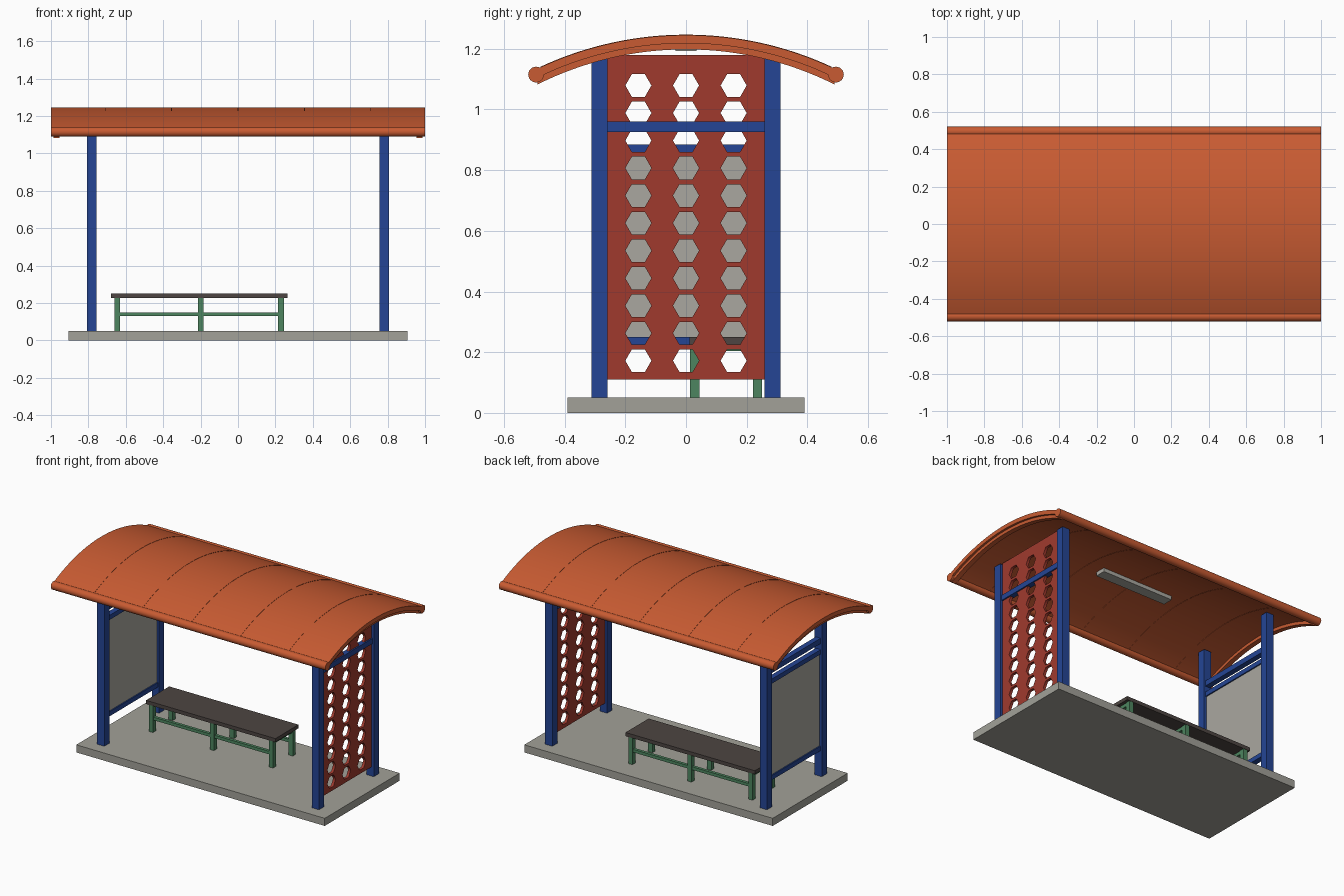
import bpy, bmesh, math

if "Cube" in bpy.data.objects:
    bpy.data.objects.remove(bpy.data.objects["Cube"])


def material(name, rgb):
    m = bpy.data.materials.new(name)
    m.diffuse_color = (*rgb, 1)
    m.use_nodes = True
    m.node_tree.nodes["Principled BSDF"].inputs["Base Color"].default_value = m.diffuse_color
    return m


ORANGE = material("orange roof", (0.58, 0.105, 0.032))
BLUE = material("blue steel", (0.018, 0.06, 0.30))
RED = material("red screen", (0.35, 0.042, 0.027))
CONCRETE = material("concrete grey", (0.36, 0.355, 0.315))
BOARD = material("board grey", (0.40, 0.39, 0.35))
DARK = material("dark seat", (0.075, 0.06, 0.054))
GREEN = material("green steel", (0.075, 0.235, 0.115))


def finish(name, bm, mat, smooth=False):
    bmesh.ops.recalc_face_normals(bm, faces=bm.faces)
    me = bpy.data.meshes.new(name)
    bm.to_mesh(me)
    bm.free()
    me.materials.append(mat)
    ob = bpy.data.objects.new(name, me)
    bpy.context.collection.objects.link(ob)
    if smooth:
        bpy.ops.object.select_all(action='DESELECT')
        ob.select_set(True)
        bpy.context.view_layer.objects.active = ob
        bpy.ops.object.shade_smooth_by_angle(angle=math.radians(30))
    return ob


def box(name, x, y, z, mat):
    """Box from (min, max) ranges on each axis."""
    bm = bmesh.new()
    bmesh.ops.create_cube(bm, size=1)
    for v in bm.verts:
        v.co = [(r[0] + r[1]) / 2 + c * (r[1] - r[0]) for c, r in zip(v.co, (x, y, z))]
    return finish(name, bm, mat)


def extrude_x(name, profile, x0, x1, mat):
    """Extrude a closed (y, z) profile along x."""
    bm = bmesh.new()
    a = [bm.verts.new((x0, y, z)) for y, z in profile]
    b = [bm.verts.new((x1, y, z)) for y, z in profile]
    n = len(a)
    for i in range(n):
        j = (i + 1) % n
        bm.faces.new((a[i], a[j], b[j], b[i]))
    bm.faces.new(a)
    bm.faces.new(b)
    return finish(name, bm, mat, True)


ROOF_Z = 0.105   # centre height of the roof arc


def arc_band(r_out, r_in, half, steps=32):
    ys = [half * (2 * i / steps - 1) for i in range(steps + 1)]
    top = [(y, ROOF_Z + math.sqrt(r_out ** 2 - y * y)) for y in ys]
    low = [(y, ROOF_Z + math.sqrt(r_in ** 2 - y * y)) for y in reversed(ys)]
    return top + low


# Ground slab
box("base_slab", (-0.905, 0.905), (-0.39, 0.39), (0, 0.05), CONCRETE)

# Curved roof sheet, panel seams and end ribs
extrude_x("roof_sheet", arc_band(1.14, 1.113, 0.495), -1, 1, ORANGE)
for i in range(-2, 3):
    x = 0.355 * i
    extrude_x("roof_seam", arc_band(1.1415, 1.1115, 0.48), x - 0.002, x + 0.002, ORANGE)
for s in (-1, 1):
    extrude_x("roof_end_rib", arc_band(1.114, 1.093, 0.49),
              s * 0.97 - 0.016, s * 0.97 + 0.016, ORANGE)
    # Round edge tubes
    circle = [(s * 0.494 + 0.026 * math.cos(t * math.pi / 12),
               1.115 + 0.026 * math.sin(t * math.pi / 12)) for t in range(24)]
    extrude_x("roof_edge_tube", circle, -1, 1, ORANGE)

# Ceiling light
box("ceiling_light", (-0.26, 0.26), (-0.035, 0.035), (1.193, 1.22), BOARD)

# Posts and upper side rails
PX = 0.782
for sx in (-1, 1):
    x = sx * PX
    for sy in (-1, 1):
        y = sy * 0.285
        box("post", (x - 0.026, x + 0.026), (y - 0.026, y + 0.026), (0.05, 1.172), BLUE)
    box("side_rail", (x - 0.018, x + 0.018), (-0.26, 0.26), (0.925, 0.96), BLUE)

# Left side notice board with frame bars
box("notice_board", (-PX - 0.01, -PX + 0.01), (-0.26, 0.26), (0.25, 0.858), BOARD)
for z in (0.22, 0.855):
    box("board_bar", (-PX - 0.018, -PX + 0.018), (-0.26, 0.26), (z, z + 0.03), BLUE)

# Right side screen perforated with hexagons
cu = bpy.data.curves.new("hex_screen", 'CURVE')
cu.dimensions = '2D'
cu.fill_mode = 'BOTH'
cu.extrude = 0.009


def loop(points):
    sp = cu.splines.new('POLY')
    sp.points.add(len(points) - 1)
    for p, (u, v) in zip(sp.points, points):
        p.co = (u, v, 0, 1)
    sp.use_cyclic_u = True


loop([(-0.26, 0.11), (0.26, 0.11), (0.26, 1.18), (-0.26, 1.18)])
for row in range(11):
    for col in (-1, 0, 1):
        loop([(col * 0.157 + 0.043 * math.cos(k * math.pi / 3),
               0.172 + row * 0.0907 + 0.043 * math.sin(k * math.pi / 3)) for k in range(6)])
screen = bpy.data.objects.new("hex_screen", cu)
bpy.context.collection.objects.link(screen)
screen.location.x = PX
screen.rotation_euler = (math.pi / 2, 0, math.pi / 2)
cu.materials.append(RED)
bpy.ops.object.select_all(action='DESELECT')
screen.select_set(True)
bpy.context.view_layer.objects.active = screen
bpy.ops.object.convert(target='MESH')

# Bench: seat, legs, cross bars and stretchers
box("bench_seat", (-0.678, 0.264), (0.012, 0.252), (0.226, 0.25), DARK)
for x in (-0.645, -0.2, 0.23):
    for y in (0.029, 0.235):
        box("bench_leg", (x - 0.015, x + 0.015), (y - 0.015, y + 0.015), (0.05, 0.226), GREEN)
    box("bench_cross_bar", (x - 0.012, x + 0.012), (0.04, 0.225), (0.204, 0.226), GREEN)
for y in (0.029, 0.235):
    box("bench_stretcher", (-0.645, 0.23), (y - 0.01, y + 0.01), (0.13, 0.15), GREEN)
